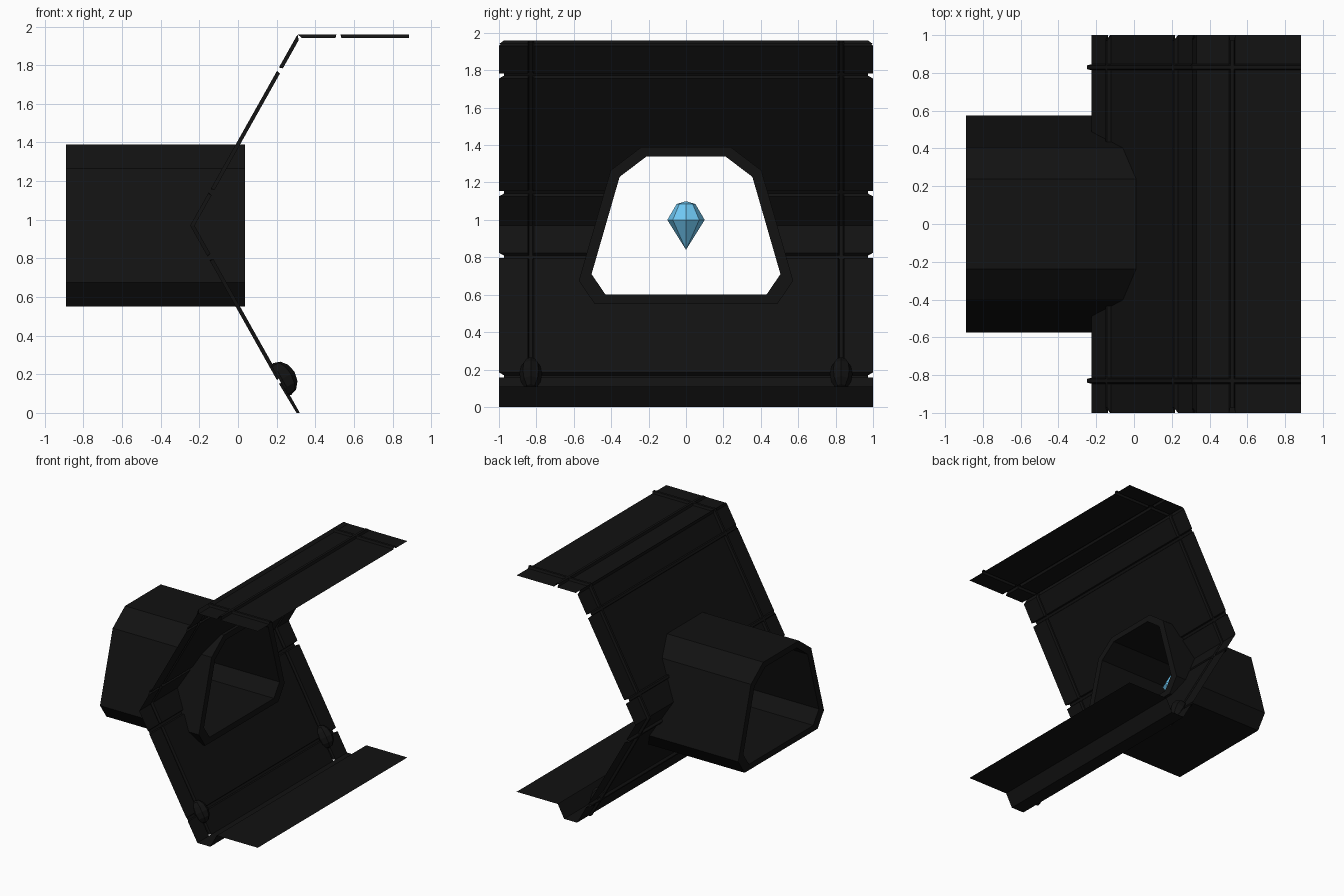
import bpy, bmesh, math
from mathutils import Vector, Matrix

if "Cube" in bpy.data.objects:
    bpy.data.objects.remove(bpy.data.objects["Cube"])


def material(name, rgb):
    m = bpy.data.materials.new(name)
    m.diffuse_color = (*rgb, 1)
    m.use_nodes = True
    m.node_tree.nodes["Principled BSDF"].inputs["Base Color"].default_value = m.diffuse_color
    return m


BLACK = material("black", (0.006, 0.006, 0.006))
BLUE = material("light_blue", (0.16, 0.58, 0.9))


def add(name, bm, mat):
    mesh = bpy.data.meshes.new(name)
    bm.to_mesh(mesh)
    bm.free()
    mesh.materials.append(mat)
    ob = bpy.data.objects.new(name, mesh)
    bpy.context.collection.objects.link(ob)
    return ob


def grid(bm, rows, close=False):
    """Skin a list of equal-length vertex rows."""
    vs = [[bm.verts.new(p) for p in r] for r in rows]
    for a, b in zip(vs, vs[1:]):
        n = len(a)
        for i in range(n if close else n - 1):
            j = (i + 1) % n
            bm.faces.new((a[i], a[j], b[j], b[i]))


# Tunnel cross-section (y, z), mirrored about the centre
MID = 0.97
half = [(0.43, 0.60), (0.505, 0.71), (0.355, 1.23), (0.21, 1.34)]
section = half + [(-y, z) for y, z in reversed(half)]


def ring(x, k):
    return [Vector((x, y * k, MID + (z - MID) * k)) for y, z in section]


# Wall sheet: profile with pressed grooves running both ways
DEPTH = 0.02
path = [Vector(p) for p in ((0.32, 0), (-0.225, MID), (0.32, 1.94), (0.885, 1.94))]
seams = [[0.17, 0.81], [1.14, 1.77], [0.52]]     # z, z, then x on the ceiling
STEP = ((-0.016, 0), (-0.010, 1), (0.010, 1), (0.016, 0))

profile = [(path[0], Vector((-0.87, -0.49)), 0)]
for i, (a, b) in enumerate(zip(path, path[1:])):
    d = (b - a).normalized()
    nrm = Vector((-d.y, d.x))
    if i < 2:
        ax = 1
    else:
        ax = 0
        profile.append((a + d * 0.012, nrm, 0))
    for s in seams[i]:
        c = a + (b - a) * ((s - a[ax]) / (b[ax] - a[ax]))
        profile += [(c + d * t, nrm, k) for t, k in STEP]
    if i == 1:
        profile.append((b - d * 0.012, nrm, 0))
    if i < 2:
        d2 = (path[i + 2] - b).normalized()
        n2 = Vector((-d2.y, d2.x))
        miter = (nrm + n2) / (1 + nrm.dot(n2))
        profile.append((b, miter, 1 if i == 1 else 0))
    else:
        profile.append((b, nrm, 0))

columns = [(-1, 0), (-0.97, 0)] + [(-0.83 + t, k) for t, k in STEP]
columns += [(-y, k) for y, k in reversed(columns)]

rows = []
for p, nrm, k in profile:
    row = []
    for y, ky in columns:
        q = p + nrm * DEPTH * max(k, ky)
        # groove ends are nicked at the outer edges
        yy = y * 0.972 if k and abs(y) == 1 else y
        row.append((q.x, yy, max(q.y, 0)))
    rows.append(row)
bm = bmesh.new()
grid(bm, rows)

# Cut the opening where the tunnel passes through
cut = ring(0, 1.07)
planes = []
for a, b in zip(cut, cut[1:] + cut[:1]):
    e = b - a
    n = Vector((0, e.z, -e.y)).normalized()
    planes.append((a, n))
    bmesh.ops.bisect_plane(bm, geom=bm.verts[:] + bm.edges[:] + bm.faces[:],
                           plane_co=a, plane_no=n)
hole = [f for f in bm.faces
        if all((f.calc_center_median() - a).dot(n) < 0 for a, n in planes)]
bmesh.ops.delete(bm, geom=hole, context='FACES')
add("wall_panels", bm, BLACK)

# Floor with gutter
bm = bmesh.new()
grid(bm, [[(x, -1, z), (x, 1, z)]
          for x, z in ((0.32, 0), (0.44, 0), (0.50, 0.11), (0.885, 0.11))])
add("floor_gutter", bm, BLACK)

# Window tunnel: thick eight-sided tube
bm = bmesh.new()
grid(bm, [ring(0.035, 1), ring(0.035, 1.135), ring(-0.89, 1.135),
          ring(-0.89, 1), ring(0.035, 1)], close=True)
bmesh.ops.remove_doubles(bm, verts=bm.verts[:], dist=1e-5)
bmesh.ops.recalc_face_normals(bm, faces=bm.faces[:])
add("window_tunnel", bm, BLACK)

# Foot lamps: low-poly domes on the sloping wall
for side, y in (("left", -0.83), ("right", 0.83)):
    bm = bmesh.new()
    bmesh.ops.create_uvsphere(bm, u_segments=8, v_segments=6, radius=1)
    tilt = Matrix.Rotation(math.radians(-29.3), 4, 'Y')
    size = Matrix.Diagonal((0.075, 0.06, 0.095, 1))
    bm.transform(Matrix.Translation((0.228, y, 0.175)) @ tilt @ size)
    out = Vector((0.87, 0, 0.49))
    bmesh.ops.bisect_plane(bm, geom=bm.verts[:] + bm.edges[:] + bm.faces[:],
                           plane_co=(0.212, y, 0.175), plane_no=out, clear_inner=True)
    add("foot_lamp_" + side, bm, BLACK)

# Crystal hanging inside the tunnel
bm = bmesh.new()
grid(bm, [[(-0.43 + r * math.cos(i * math.pi / 4), r * math.sin(i * math.pi / 4), z)
           for i in range(8)]
          for r, z in ((0, 0.84), (0.1, 1.0), (0.05, 1.085), (0, 1.10))], close=True)
bmesh.ops.remove_doubles(bm, verts=bm.verts[:], dist=1e-5)
bmesh.ops.recalc_face_normals(bm, faces=bm.faces[:])
add("crystal", bm, BLUE)
